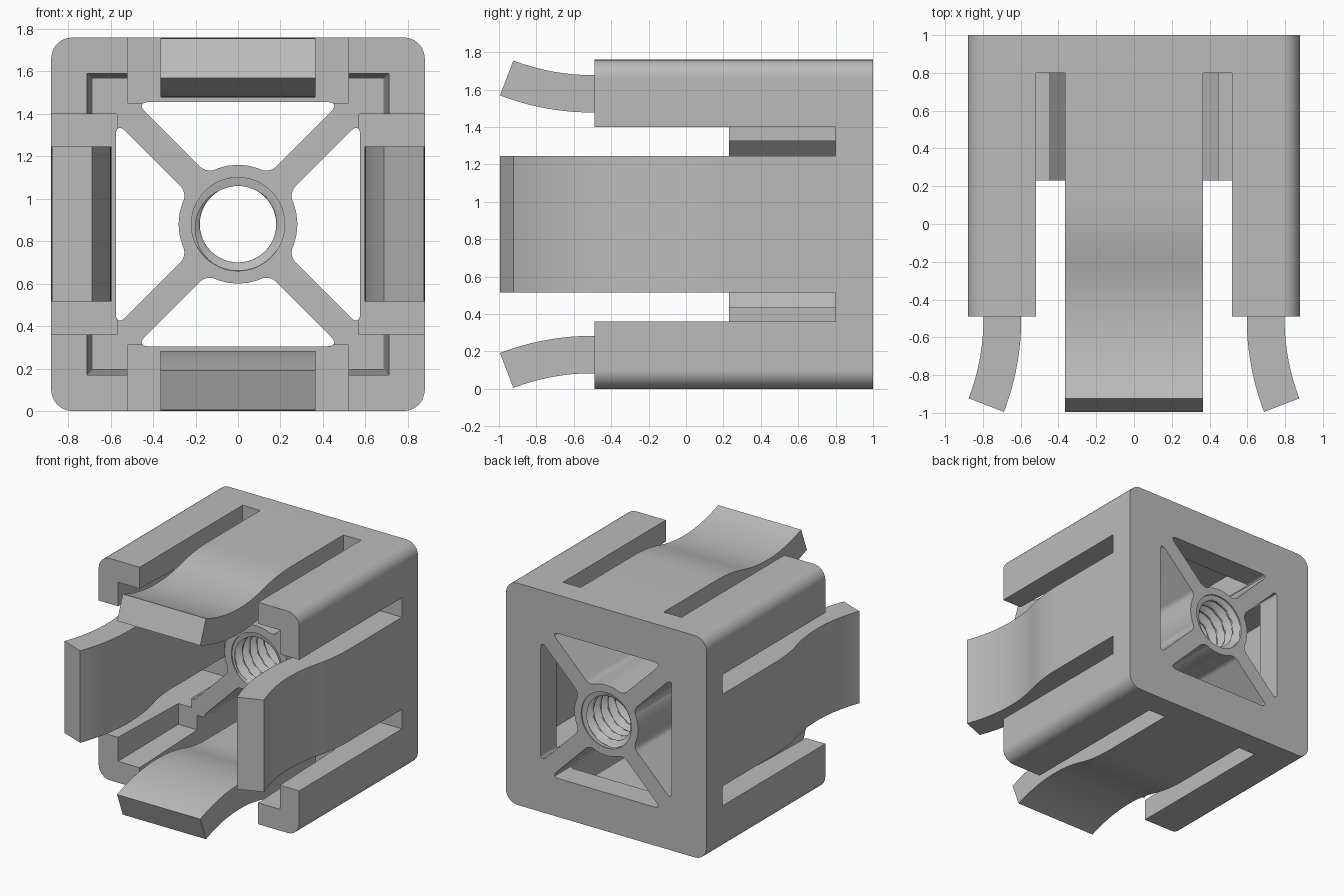
import bpy
import bmesh
import math
from mathutils import Matrix

if "Cube" in bpy.data.objects:
    bpy.data.objects.remove(bpy.data.objects["Cube"], do_unlink=True)

HALF = 0.88      # half of the square section
FRONT, BACK = -0.49, 1.0
SLOT_END = 0.8   # where the slots stop at the back plate
WEB_FRONT = 0.23

grey = bpy.data.materials.new("plain grey")
grey.use_nodes = True
grey.diffuse_color = (0.5, 0.5, 0.5, 1)
grey.node_tree.nodes["Principled BSDF"].inputs["Base Color"].default_value = (0.5, 0.5, 0.5, 1)


def finish(name, bm, turn=0):
    """Turn a bmesh into an object, rotated by quarter turns about the long axis."""
    bmesh.ops.recalc_face_normals(bm, faces=bm.faces)
    bm.transform(Matrix.Translation((0, 0, HALF)) @ Matrix.Rotation(turn * math.pi / 2, 4, "Y"))
    mesh = bpy.data.meshes.new(name)
    bm.to_mesh(mesh)
    bm.free()
    mesh.materials.append(grey)
    obj = bpy.data.objects.new(name, mesh)
    bpy.context.collection.objects.link(obj)
    return obj


def prism(name, points, d0, d1, along="y", turn=0, rounds=None, end_scale=1.0):
    """Extrude a closed outline along y or x, rounding chosen corners."""
    bm = bmesh.new()
    rings = []
    for d, s in ((d0, 1.0), (d1, end_scale)):
        rings.append([bm.verts.new((a * s, d, b * s) if along == "y" else (d, a, b))
                      for a, b in points])
    n = len(points)
    bm.faces.new(rings[0])
    bm.faces.new(rings[1])
    for i in range(n):
        j = (i + 1) % n
        bm.faces.new((rings[0][i], rings[0][j], rings[1][j], rings[1][i]))
    bmesh.ops.recalc_face_normals(bm, faces=bm.faces)
    for offset, corners in (rounds or {}).items():
        edges = [bm.edges.get((rings[0][i], rings[1][i])) for i in corners]
        rings = [[v if v.is_valid else None for v in r] for r in rings]
        bmesh.ops.bevel(bm, geom=edges, offset=offset, segments=6, profile=0.5, affect="EDGES")
    return finish(name, bm, turn)


def rectangle(x0, x1, z0, z1):
    return [(x0, z0), (x1, z0), (x1, z1), (x0, z1)]


def square(r):
    return rectangle(-r, r, -r, r)


def cut(target, cutter):
    cutter.hide_render = True
    mod = target.modifiers.new("cut", "BOOLEAN")
    mod.operation = "DIFFERENCE"
    mod.solver = "EXACT"
    mod.object = cutter
    bpy.context.view_layer.objects.active = target
    bpy.ops.object.modifier_apply(modifier=mod.name)
    bpy.data.objects.remove(cutter, do_unlink=True)


def smooth(obj, angle=25):
    bpy.ops.object.select_all(action="DESELECT")
    obj.select_set(True)
    bpy.context.view_layer.objects.active = obj
    bpy.ops.object.shade_smooth_by_angle(angle=math.radians(angle))
    obj.modifiers.new("even shading", "WEIGHTED_NORMAL").keep_sharp = True


# Body: rounded block, hollowed to leave corner posts, webs, hub and back plate
body = prism("body", square(HALF), FRONT, BACK, rounds={0.1: range(4)})
cut(body, prism("cavity", square(0.714), FRONT - 0.1, WEB_FRONT, end_scale=0.96))

STRUT = 0.092    # diagonal strut offset
HUB = 0.28
arc = [(HUB * math.sin(math.radians(t)), HUB * math.cos(math.radians(t)))
       for t in (-31.6, -20, -10, 0, 10, 20, 31.6)]
opening = [(0.575 - STRUT, 0.575), (STRUT - 0.575, 0.575)] + arc
for turn in range(4):
    cut(body, prism("wall_gap", rectangle(-0.52, 0.52, 0.57, 1.0), FRONT - 0.1, SLOT_END, turn=turn))
    cut(body, prism("opening", opening, FRONT - 0.1, BACK + 0.1, turn=turn,
                    rounds={0.06: (0, 1), 0.045: (2, 8)}))
SIDES = 48
bore = [(0.22 * math.cos(math.tau * i / SIDES), 0.22 * math.sin(math.tau * i / SIDES))
        for i in range(SIDES)]
cut(body, prism("bore", bore, WEB_FRONT - 0.1, BACK + 0.1))
smooth(body)

# Spring arms: an S-shaped strip of constant thickness on each side
THICK = 0.2
DIP_Y, DIP_H, R_TIP = -0.5, 0.797, 1.18
tip, bend = math.radians(21), math.radians(14.9)
path = []        # y, height and slope angle along the outer face
for i in range(25):
    t = -tip + (tip + bend) * i / 24
    path.append((DIP_Y + R_TIP * math.sin(t), DIP_H + R_TIP * (1 - math.cos(t)), t))
y_in, h_in, _ = path[-1]
r_in = (HALF - h_in) / (1 - math.cos(bend))
for i in range(1, 11):
    t = bend * (1 - i / 10)
    path.append((y_in + r_in * (math.sin(bend) - math.sin(t)),
                 HALF - r_in * (1 - math.cos(t)), t))
path.append((SLOT_END, HALF, 0))
outer = [(y, h) for y, h, t in path]
inner = [(y + THICK * math.sin(t), h - THICK * math.cos(t)) for y, h, t in path]
for turn, side in enumerate(("top", "left", "bottom", "right")):
    arm = prism(side + "_spring_arm", outer + inner[::-1], -0.365, 0.365, along="x", turn=turn)
    smooth(arm)

# Screw thread inside the hub
PITCH, STEPS = 0.09, 96
y0, y1 = WEB_FRONT + 0.01, BACK - 0.01
bm = bmesh.new()
columns = []
for i in range(SIDES):
    a = i / SIDES
    column = [(0.235, y0)]
    for k in range(STEPS + 1):
        y = y0 + (y1 - y0) * k / STEPS
        wave = abs(((y / PITCH + a) % 1) * 2 - 1)
        ridge = min(1, max(0, 1.5 * wave - 0.25))
        if k in (0, STEPS):
            ridge = 0
        column.append((0.22 - 0.04 * ridge, y))
    column.append((0.235, y1))
    c, s = math.cos(math.tau * a), math.sin(math.tau * a)
    columns.append([bm.verts.new((r * c, y, r * s)) for r, y in column])
for i in range(SIDES):
    p, q = columns[i], columns[(i + 1) % SIDES]
    for k in range(len(p)):
        m = (k + 1) % len(p)
        bm.faces.new((p[k], q[k], q[m], p[m]))
smooth(finish("screw_thread", bm), 35)
